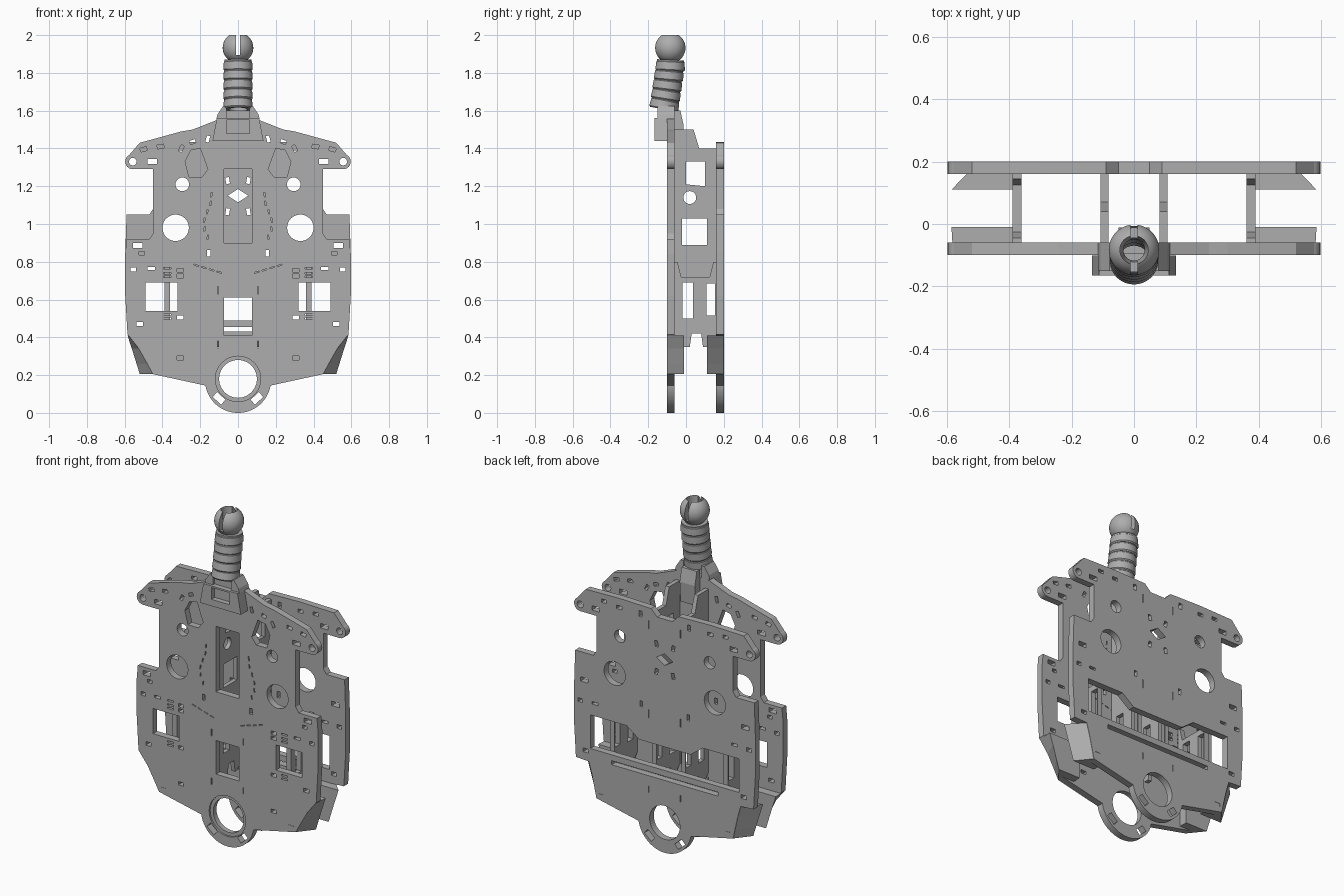
import bpy, bmesh
from math import sin, cos, pi, radians
from mathutils import Matrix

cube = bpy.data.objects.get("Cube")
if cube:
    bpy.data.objects.remove(cube, do_unlink=True)

grey = bpy.data.materials.new("plain grey")
grey.use_nodes = True
grey.diffuse_color = (0.42, 0.42, 0.42, 1)
grey.node_tree.nodes["Principled BSDF"].inputs["Base Color"].default_value = (0.42, 0.42, 0.42, 1)

# Local axes of sheet profiles: (x, z) sheets face front, (y, z) sheets face sideways
FACING_FRONT = Matrix(((1, 0, 0), (0, 0, -1), (0, 1, 0))).to_4x4()
FACING_SIDE = Matrix(((0, 0, 1), (1, 0, 0), (0, 1, 0))).to_4x4()


def add_object(name, bm, smooth=False):
    mesh = bpy.data.meshes.new(name)
    bmesh.ops.remove_doubles(bm, verts=bm.verts, dist=1e-5)
    bmesh.ops.recalc_face_normals(bm, faces=bm.faces)
    for f in bm.faces:
        f.smooth = False
        f.material_index = 0
    bm.to_mesh(mesh)
    bm.free()
    mesh.materials.append(grey)
    obj = bpy.data.objects.new(name, mesh)
    bpy.context.collection.objects.link(obj)
    bpy.ops.object.select_all(action="DESELECT")
    obj.select_set(True)
    bpy.context.view_layer.objects.active = obj
    if smooth:
        bpy.ops.object.shade_smooth_by_angle(angle=radians(35))
    return obj


def sheet(name, loops, thick, axes, offset):
    """Filled outline with holes, extruded; the first loop is the outline."""
    curve = bpy.data.curves.new(name, "CURVE")
    curve.dimensions, curve.fill_mode, curve.extrude = "2D", "BOTH", thick / 2
    for loop in loops:
        spline = curve.splines.new("POLY")
        spline.points.add(len(loop) - 1)
        for p, (u, v) in zip(spline.points, loop):
            p.co = (u, v, 0, 1)
        spline.use_cyclic_u = True
    temp = bpy.data.objects.new(name + " temp", curve)
    bpy.context.collection.objects.link(temp)
    graph = bpy.context.evaluated_depsgraph_get()
    flat = bpy.data.meshes.new_from_object(temp.evaluated_get(graph))
    bpy.data.objects.remove(temp, do_unlink=True)
    bm = bmesh.new()
    bm.from_mesh(flat)
    bpy.data.meshes.remove(flat)
    bm.transform(Matrix.Translation(offset) @ axes)
    return add_object(name, bm)


def loft(name, loop_a, y_a, loop_b, y_b):
    """Solid between two matching (x, z) loops at different depths."""
    bm = bmesh.new()
    a, b = [[bm.verts.new((x, y, z)) for x, z in loop]
            for loop, y in ((loop_a, y_a), (loop_b, y_b))]
    bm.faces.new(a)
    bm.faces.new(b)
    for i in range(len(a)):
        bm.faces.new((a[i - 1], a[i], b[i], b[i - 1]))
    return add_object(name, bm)


def lathe(name, profile, matrix, segments=40):
    bm = bmesh.new()
    vs = [bm.verts.new((r, 0, z)) for r, z in profile]
    edges = [bm.edges.new(p) for p in zip(vs, vs[1:] + vs[:1])]
    bmesh.ops.spin(bm, geom=vs + edges, cent=(0, 0, 0), axis=(0, 0, 1),
                   angle=2 * pi, steps=segments, use_duplicate=False)
    bm.transform(matrix)
    return add_object(name, bm, smooth=True)


def arc(u, v, r, a=0, b=360, n=32):
    steps = n if b - a == 360 else n + 1
    return [(u + r * cos(radians(a + (b - a) * i / n)),
             v + r * sin(radians(a + (b - a) * i / n))) for i in range(steps)]


def rect(u, v, w, h, turn=0):
    c, s = cos(radians(turn)), sin(radians(turn))
    return [(u + c * i * w / 2 - s * j * h / 2, v + s * i * w / 2 + c * j * h / 2)
            for i, j in ((-1, -1), (1, -1), (1, 1), (-1, 1))]


def flip(loop):
    return [(-u, v) for u, v in reversed(loop)]


def both(loops):
    return loops + [flip(l) for l in loops]


# Plate outline: ring at the bottom, cut corner, side notch and rounded ear
def outline(corner, notch, top):
    half = arc(0, .175, .175, -88, -10, 20) + corner + [(.585, .415), (.597, .62), (.597, .84)]
    half += [(.59, notch), (.47, notch), (.45, notch + .03), (.45, 1.29)]
    half += arc(.557, 1.33, .04, -90, 60, 10) + [(.52, 1.43)] + top
    return half + flip(half)


# Openings and slots shared by both plates
shared = both([arc(.33, .98, .07), arc(.295, 1.21, .036), arc(.557, 1.33, .02, n=16),
               rect(.1, .077, .06, .035, 42), rect(.455, 1.33, .05, .026)])
slots = [(.53, .887, .05, .026), (.555, .76, .03, .022), (.46, .765, .04, .015),
         (.52, .47, .035, .022), (.42, .245, .035, .018), (.155, .845, .018, .035)]
shared += both([rect(*s) for s in slots])

# Front plate
front_corner = [(.45, .205), (.48, .26), (.525, .34), (.58, .41)]
front = [arc(0, .18, .12, n=48), rect(0, 1.095, .15, .39), rect(0, .51, .15, .2)]
front += both([rect(.405, .615, .17, .15),
               [(.19, 1.25), (.26, 1.25), (.28, 1.33), (.25, 1.39), (.2, 1.4), (.16, 1.29)]])
front += both([rect(.375, z, .04, .009) for z in (.5, .52, .72, .74, .765)])
front += both([rect(.305, z, .035, .02) for z in (.29, .505, .725, .755)])
front += both([rect(.16, 1.45, .018, .035, 15), rect(.24, 1.435, .03, .02, -20),
               rect(.3, 1.4, .018, .035, 25), rect(.41, 1.41, .035, .02, -10),
               rect(.5, 1.395, .035, .02, -15), rect(.51, .845, .03, .02)])
front += both([rect(.16 + .02 * sin(i), .93 + .045 * i, .006, .024, 10) for i in range(6)])
front += both([rect(.1 + .04 * i, .745 + .012 * i, .026, .005, 17) for i in range(4)])
front += both([rect(.105, z, .005, .04) for z in (.36, .65)])
sheet("front_plate", [outline(front_corner, .92, [(.3, 1.49), (.24, 1.5), (.1, 1.555)])]
      + shared + front, .04, FACING_FRONT, (0, -.08, 0))
sheet("front_ring_lip", [arc(0, .18, .12, n=48), arc(0, .18, .1, n=48)], .03,
      FACING_FRONT, (0, -.075, 0))

# Back plate with wide window and a narrow slot under it
back_corner = [(.45, .205), (.462, .26), (.48, .34), (.5, .41)]
back = [arc(0, .18, .1, n=48),
        [(-.49, .49), (.49, .49), (.49, .69), (.25, .69), (.17, .63),
         (-.17, .63), (-.25, .69), (-.49, .69)],
        rect(0, .443, .7, .024),
        [(-.055, 1.15), (0, 1.115), (.055, 1.15), (0, 1.185)]]
back += both([rect(.055, 1.23, .02, .035, -10), rect(.055, 1.065, .02, .035, 10),
              rect(.16, 1.38, .02, .035), rect(.3, 1.38, .035, .02), rect(.4, 1.39, .035, .02),
              rect(.105, .35, .006, .04), rect(.105, .8, .006, .05), rect(.105, 1.33, .006, .05)])
sheet("back_plate", [outline(back_corner, 1.05, [(.3, 1.435), (.09, 1.43), (.05, 1.39)])]
      + shared + back, .04, FACING_FRONT, (0, .18, 0))

# Upright panels between the plates: tall inner pair, short outer pair
low_holes = [rect(.01, .595, .055, .19), rect(.13, .6, .045, .17)]
high_holes = [[(0, 1.21), (.1, 1.2), (.1, 1.33), (0, 1.33)], arc(.02, 1.14, .034, n=24),
              rect(.045, .96, .13, .14)]
foot = [(-.06, .41), (-.01, .35), (.02, .35), (.03, .42), (.08, .42), (.09, .35), (.11, .35),
        (.16, .41)]
inner = foot + [(.16, 1.4), (.07, 1.4), (.04, 1.5), (-.06, 1.5)]
outer = foot + [(.16, .8), (.145, .8), (.125, .72), (-.025, .72), (-.045, .8), (-.06, .8)]

# Lower corner flaps slope from the cut plate corners out to this edge
flap_edge = [(.52, .205), (.537, .26), (.562, .34), (.585, .41)]
flap_root = [(.375, .41), (.375, .205)]

for side, sx in (("left", 1), ("right", -1)):
    sheet(side + "_inner_panel", [inner] + low_holes + high_holes, .025, FACING_SIDE,
          (sx * .095, 0, 0))
    sheet(side + "_outer_panel", [outer] + low_holes, .03, FACING_SIDE, (sx * .375, 0, 0))
    for end, corner, y_plate, y_edge in (("front", front_corner, -.098, -.01),
                                         ("back", back_corner, .198, .11)):
        loops = [[(sx * x, z) for x, z in flap_root + c] for c in (corner, flap_edge)]
        loft(f"{side}_{end}_flap", loops[0], y_plate, loops[1], y_edge)
    # Neck bracket cheeks
    cheek = [(.06, 1.555), (.115, 1.555), (.108, 1.58), (.078, 1.625), (.06, 1.625)]
    sheet(side + "_neck_cheek", [cheek if sx > 0 else flip(cheek)], .09, FACING_FRONT,
          (0, -.105, 0))

# Neck bracket with a front recess, its core, and its support behind
sheet("neck_bracket", [[(-.135, 1.44), (.135, 1.44), (.112, 1.56), (-.112, 1.56)],
                       rect(0, 1.515, .12, .07)], .065, FACING_FRONT, (0, -.133, 0))
sheet("neck_bracket_core", [rect(0, 1.535, .12, .13)], .04, FACING_FRONT, (0, -.115, 0))
sheet("neck_support", [[(-.06, 1.4), (-.02, 1.4), (-.012, 1.52), (-.03, 1.6), (-.06, 1.6)]],
      .1, FACING_SIDE, (0, 0, 0))

# Neck: stacked rounded rings that straighten towards the top
for i in range(5):
    t = i / 4
    spot = Matrix.Translation((0, -.113 + .03 * t, 1.635 + .205 * t))
    tilt = Matrix.Rotation(radians(-11 + 8 * t), 4, "X")
    lathe(f"neck_ring_{i + 1}", [(.05, -.029), (.072, -.029), (.078, -.022), (.075, .018),
                                 (.072, .021), (.072, .029), (.05, .029)], spot @ tilt)

# Head ball: open at the top and slit from front to back
ball = arc(0, 0, .081, -65, 56, 20)
hollow = [(.045, .03), (.04, -.03), (.034, -.07)]
head = lathe("head_ball", ball + hollow, Matrix.Translation((0, -.083, 1.933)), 48)
cutter = sheet("slit_cutter", [rect(0, 1.97, .022, .15)], .25, FACING_FRONT, (0, -.083, 0))
cutter.hide_render = True
cut = head.modifiers.new("slit", "BOOLEAN")
cut.operation, cut.solver, cut.object = "DIFFERENCE", "EXACT", cutter
bpy.context.view_layer.objects.active = head
bpy.ops.object.modifier_apply(modifier=cut.name)
bpy.data.objects.remove(cutter, do_unlink=True)
